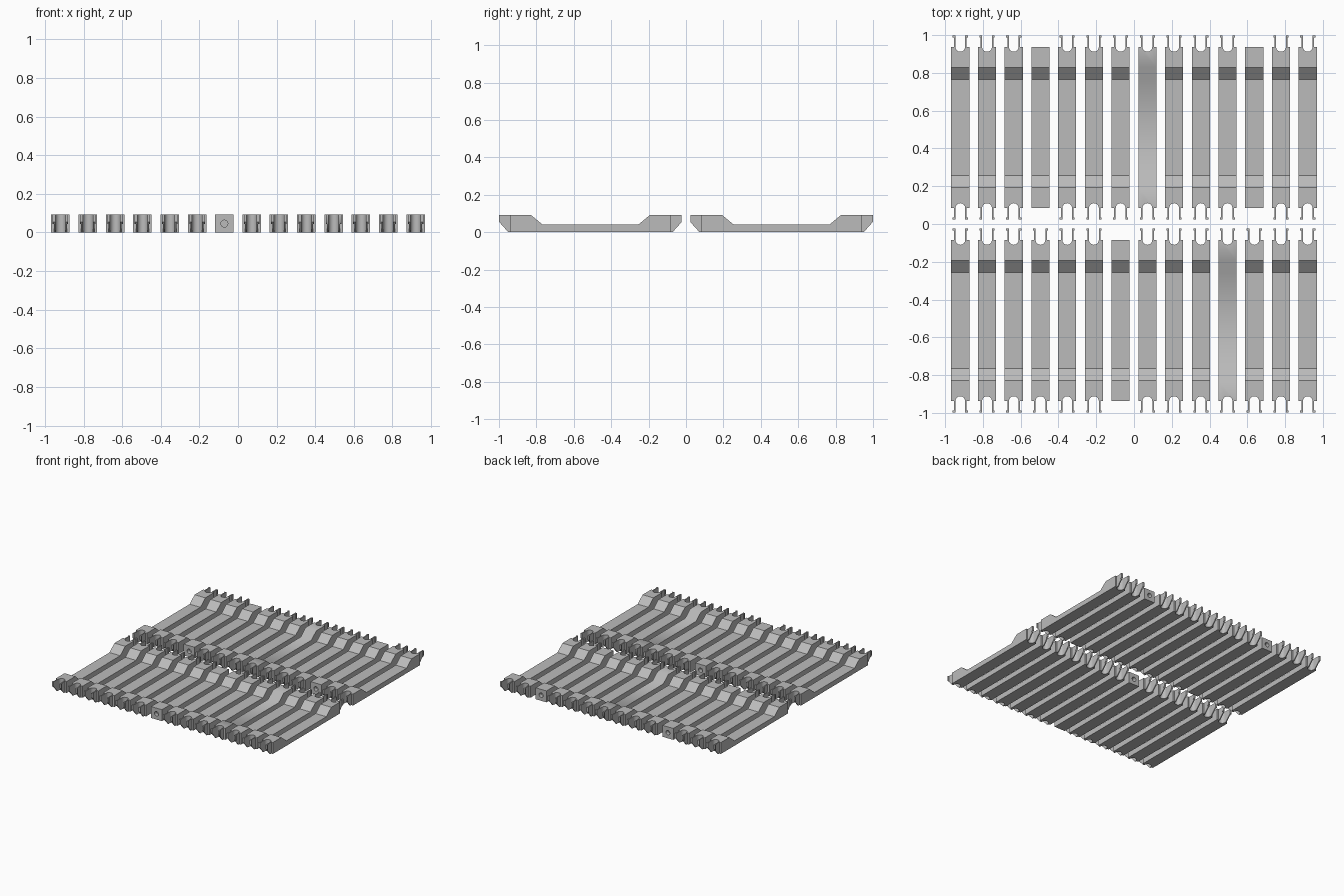
import bpy, bmesh, math
from mathutils import Matrix

if "Cube" in bpy.data.objects:
    bpy.data.objects.remove(bpy.data.objects["Cube"])

grey = bpy.data.materials.new("plain grey")
grey.use_nodes = True
grey.diffuse_color = (0.5, 0.5, 0.5, 1)
grey.node_tree.nodes["Principled BSDF"].inputs["Base Color"].default_value = (0.5, 0.5, 0.5, 1)

WIDTH, HALF, TOP, FLOOR = 0.096, 0.427, 0.092, 0.04
SLOT = 0.026


def prism(bm, points, x0, x1):
    """Extrude a (y, z) outline along x."""
    a = [bm.verts.new((x0, y, z)) for y, z in points]
    b = [bm.verts.new((x1, y, z)) for y, z in points]
    bm.faces.new(a)
    bm.faces.new(b[::-1])
    n = len(points)
    for i in range(n):
        bm.faces.new((a[i], b[i], b[(i + 1) % n], a[(i + 1) % n]))


def new_object(bm, name):
    bmesh.ops.recalc_face_normals(bm, faces=bm.faces)
    mesh = bpy.data.meshes.new(name)
    bm.to_mesh(mesh)
    bm.free()
    obj = bpy.data.objects.new(name, mesh)
    bpy.context.collection.objects.link(obj)
    return obj


def cut_body(name, radius, depth, matrix):
    """Dished bar with a round cut in each end."""
    bm = bmesh.new()
    half = [(HALF, 0), (HALF, TOP), (0.318, TOP), (0.255, FLOOR)]
    prism(bm, half + [(-y, z) for y, z in reversed(half)], -WIDTH / 2, WIDTH / 2)
    body = new_object(bm, name)
    bm = bmesh.new()
    for side in (-1, 1):
        place = Matrix.Translation((0, side * HALF, TOP / 2)) @ matrix
        bmesh.ops.create_cone(bm, cap_ends=True, segments=24, radius1=radius,
                              radius2=radius, depth=depth, matrix=place)
    cutter = new_object(bm, "end_cutter")
    cutter.hide_render = True
    mod = body.modifiers.new("end cuts", "BOOLEAN")
    mod.object, mod.solver = cutter, "EXACT"
    graph = bpy.context.evaluated_depsgraph_get()
    mesh = bpy.data.meshes.new_from_object(body.evaluated_get(graph))
    bpy.data.objects.remove(body)
    bpy.data.objects.remove(cutter)
    return mesh


def finish(mesh, angle):
    mesh.materials.clear()
    mesh.materials.append(grey)
    mesh.shade_smooth()
    mesh.set_sharp_from_angle(angle=math.radians(angle))
    return mesh


# Plain link: solid ends with a pin hole
plain = finish(cut_body("plain_link", 0.018, 0.06, Matrix.Rotation(math.pi / 2, 4, "X")), 25)

# Clip link: slotted ends with two hooked prongs each
clip = cut_body("clip_link", SLOT, 0.3, Matrix.Identity(4))
bm = bmesh.new()
bm.from_mesh(clip)
for end in (-1, 1):
    for side in (-1, 1):
        prong = [(0, 0), (0.012, 0), (0.061, 0.055), (0.061, TOP), (0, TOP)]
        hook = [(0.05, 0.045), (0.061, 0.055), (0.061, TOP), (0.05, TOP)]
        for outline, inner, outer in ((prong, SLOT, 0.034), (hook, 0.034, 0.04)):
            prism(bm, [(end * (HALF + u), z) for u, z in outline], side * inner, side * outer)
bmesh.ops.recalc_face_normals(bm, faces=bm.faces)
bm.to_mesh(clip)
bm.free()
soft = finish(clip.copy(), 50)
finish(clip, 25)

# Two rows of fourteen links
special = {(1, 3): plain, (1, 11): plain, (0, 6): plain, (1, 7): soft, (0, 10): soft}
for row, y in enumerate((-0.511, 0.511)):
    for col in range(14):
        mesh = special.get((row, col), clip)
        kind = "plain_link" if mesh is plain else "clip_link"
        link = bpy.data.objects.new(f"{kind}_{row + 1}_{col + 1}", mesh)
        link.location = ((col - 6.5) * 0.1415, y, 0)
        bpy.context.collection.objects.link(link)
